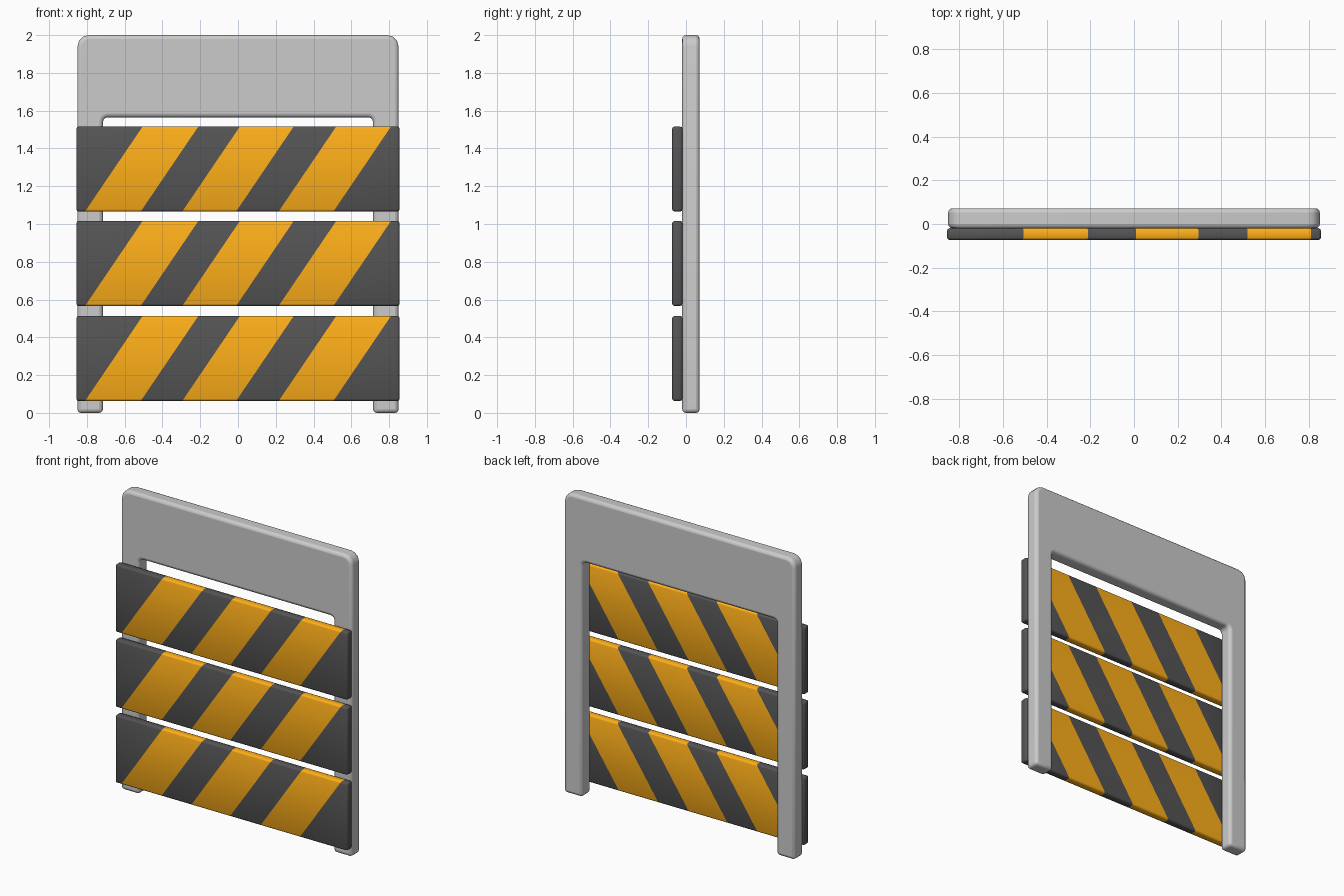
import bpy, bmesh, math
from mathutils import Vector

if "Cube" in bpy.data.objects:
    bpy.data.objects.remove(bpy.data.objects["Cube"])


def material(name, color):
    m = bpy.data.materials.new(name)
    m.diffuse_color = (*color, 1)
    m.use_nodes = True
    m.node_tree.nodes["Principled BSDF"].inputs["Base Color"].default_value = m.diffuse_color
    return m


def finish(name, bm, mats=()):
    bmesh.ops.recalc_face_normals(bm, faces=bm.faces)
    me = bpy.data.meshes.new(name)
    bm.to_mesh(me)
    bm.free()
    ob = bpy.data.objects.new(name, me)
    bpy.context.collection.objects.link(ob)
    for m in mats:
        me.materials.append(m)
    bpy.ops.object.select_all(action='DESELECT')
    ob.select_set(True)
    bpy.context.view_layer.objects.active = ob
    return ob


def arc(cx, cz, r, a0, a1, n=3):
    angles = [math.radians(a0 + (a1 - a0) * i / n) for i in range(n + 1)]
    return [(cx + r * math.cos(a), cz + r * math.sin(a)) for a in angles]


# Grey frame: two legs joined by a deep top panel, one mirrored outline
half = [(0.715, 0), (0.85, 0)]
half += arc(0.79, 1.94, 0.06, 0, 90)
inner = arc(0.69, 1.54, 0.025, 90, 0)
right = inner + half
outline = right + [(-x, z) for x, z in reversed(right)]
bm = bmesh.new()
face = bm.faces.new([bm.verts.new((x, -0.02, z)) for x, z in outline])
ext = bmesh.ops.extrude_face_region(bm, geom=[face])
bmesh.ops.translate(bm, vec=(0, 0.092, 0),
                    verts=[g for g in ext['geom'] if isinstance(g, bmesh.types.BMVert)])
frame = finish("frame", bm)
bev = frame.modifiers.new("rounded_edges", 'BEVEL')
bev.width = 0.02
bev.segments = 3
bev.limit_method = 'ANGLE'
bev.angle_limit = math.radians(40)
bpy.ops.object.shade_smooth_by_angle(angle=math.radians(50))

# Striped boards: bevelled slabs cut by slanted planes
dark = material("dark_grey", (0.09, 0.09, 0.09))
orange = material("orange", (1.0, 0.43, 0.01))
HEIGHT, SLANT = 0.45, 0.305
stripe_edges = [-0.81, -0.515, -0.295, 0 - 0.01, 0.215, 0.505]
for name, z0 in (("lower_board", 0.063), ("middle_board", 0.566), ("upper_board", 1.066)):
    bm = bmesh.new()
    bmesh.ops.create_cube(bm, size=1)
    bmesh.ops.scale(bm, vec=(1.71, 0.054, HEIGHT), verts=bm.verts)
    bmesh.ops.translate(bm, vec=(0, -0.046, z0 + HEIGHT / 2), verts=bm.verts)
    bmesh.ops.bevel(bm, geom=bm.edges[:], offset=0.012, segments=2,
                    profile=0.5, affect='EDGES')
    normal = Vector((HEIGHT, 0, -SLANT)).normalized()
    points = [Vector((x, 0, z0)) for x in stripe_edges]
    for p in points:
        bmesh.ops.bisect_plane(bm, geom=bm.verts[:] + bm.edges[:] + bm.faces[:],
                               plane_co=p, plane_no=normal)
    for f in bm.faces:
        c = f.calc_center_median()
        f.material_index = sum((c - p).dot(normal) > 0 for p in points) % 2
    finish(name, bm, (dark, orange))
    bpy.ops.object.shade_smooth_by_angle(angle=math.radians(50))
